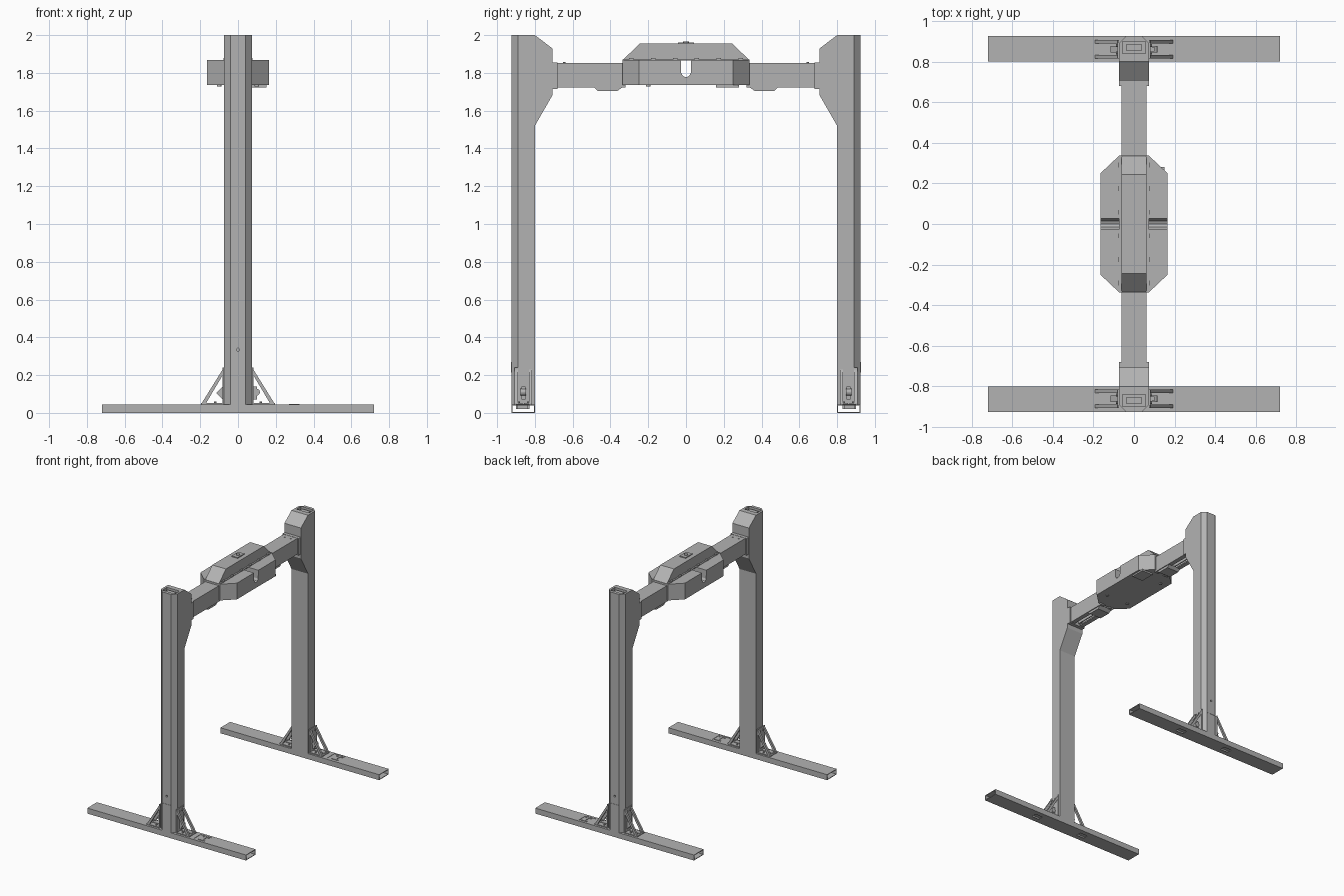
import bpy, bmesh, math
from mathutils import Vector, Matrix

if "Cube" in bpy.data.objects:
    bpy.data.objects.remove(bpy.data.objects["Cube"])


def material(name, v):
    m = bpy.data.materials.new(name)
    m.diffuse_color = (v, v, v, 1)
    m.use_nodes = True
    m.node_tree.nodes["Principled BSDF"].inputs["Base Color"].default_value = m.diffuse_color
    return m


GREY = material("painted grey", 0.45)


def finish(bm, name):
    bmesh.ops.recalc_face_normals(bm, faces=bm.faces)
    me = bpy.data.meshes.new(name)
    bm.to_mesh(me)
    bm.free()
    me.materials.append(GREY)
    ob = bpy.data.objects.new(name, me)
    bpy.context.collection.objects.link(ob)
    return ob


def prism(name, pts, a, b, axis, bevel=None):
    """Extrude a 2D profile along an axis: x uses (y,z), y uses (x,z), z uses (x,y)."""
    place = {"x": lambda p, t: (t, p[0], p[1]), "y": lambda p, t: (p[0], t, p[1]),
             "z": lambda p, t: (p[0], p[1], t)}[axis]
    bm = bmesh.new()
    f = bm.faces.new([bm.verts.new(place(p, a)) for p in pts])
    ext = bmesh.ops.extrude_face_region(bm, geom=[f])
    d = Vector(place((0, 0), b - a))
    bmesh.ops.translate(bm, vec=d, verts=[v for v in ext["geom"] if isinstance(v, bmesh.types.BMVert)])
    if bevel:
        edges = [e for e in bm.edges if bevel(e)]
        bmesh.ops.bevel(bm, geom=edges, offset=0.035, segments=1, affect="EDGES")
    return finish(bm, name)


def box(name, x, y, z):
    y = sorted(y)
    return prism(name, [(x[0], y[0]), (x[1], y[0]), (x[1], y[1]), (x[0], y[1])], z[0], z[1], "z")


def cylinder(name, centre, r, depth, axis, n=16):
    rot = {"x": Matrix.Rotation(math.pi / 2, 4, "Y"), "y": Matrix.Rotation(math.pi / 2, 4, "X"),
           "z": Matrix()}[axis]
    bm = bmesh.new()
    bmesh.ops.create_cone(bm, cap_ends=True, segments=n, radius1=r, radius2=r, depth=depth,
                          matrix=Matrix.Translation(centre) @ rot)
    return finish(bm, name)


def cut(ob, cutter):
    m = ob.modifiers.new("cut", "BOOLEAN")
    m.operation, m.solver, m.object = "DIFFERENCE", "EXACT", cutter
    cutter.hide_render = True
    cutter.hide_set(True)


def tube(name, x, y, z):
    """Thin rectangular tube along x with open ends."""
    y = sorted(y)
    ob = box(name, x, y, z)
    cut(ob, box(name + "_bore_cutter", (x[0] - .1, x[1] + .1), (y[0] + .006, y[1] - .006),
                (z[0] + .005, z[1] - .005)))
    return ob


def brace(s, side):
    """Pair of slanted bars with wall and floor plates."""
    tag = ("back" if s > 0 else "front") + ("_right" if side > 0 else "_left")
    for y0, y1 in ((.815, .832), (.89, .907)):
        prism("brace_bar_" + tag, [(side * x, z) for x, z in
              ((.075, .24), (.075, .21), (.17, .05), (.193, .05))], s * y0, s * y1, "y")
    for y0, y1 in ((.815, .857), (.865, .907)):
        box("brace_foot_" + tag, sorted((side * .075, side * .195)), (s * y0, s * y1), (.045, .052))
    box("brace_wall_plate_" + tag, sorted((side * .074, side * .081)), (s * .815, s * .907), (.05, .24))
    for x in (.12, .178):
        for y in (.836, .886):
            cylinder("bolt_" + tag, (side * x, s * y, .054), .007, .01, "z", 8)
    for y in (.842, .88):
        cylinder("wall_bolt_" + tag, (side * .083, s * y, .215), .007, .01, "x", 8)
    # wheel lock between the bars
    if side > 0:
        cylinder("lock_wheel_" + tag, (.098, s * .861, .11), .018, .03, "y")
        box("lock_arm_" + tag, (.075, .1), (s * .85, s * .872), (.07, .14))
    else:
        prism("lock_wedge_" + tag, [(-.075, .145), (-.115, .105), (-.075, .065)],
              s * .845, s * .877, "y")


for s in (-1, 1):
    tag = "back" if s > 0 else "front"
    # floor beam: hollow tube with hatch and underside slots
    base = tube("floor_beam_" + tag, (-.72, .72), (s * .80, s * .925), (0, .045))
    cut(base, box("hatch_cutter", (.235, .335), (s * .82, s * .912), (.0425, .06)))
    for x in (.25, -.2):
        cut(base, box("slot_cutter", (x - .035, x + .035), (s * .84, s * .885), (-.01, .01)))
    box("castor_block_" + tag, (.29, .305), (s * .835, s * .90), (.02, .047))
    for y in (.835, .895):
        box("castor_cheek_" + tag, (.27, .325), (s * (y - .006), s * (y + .006)), (.02, .047))

    # column with flared head and chamfered outer corners
    prof = [(.925, .04), (.80, .04), (.80, 1.52), (.708, 1.68), (.708, 1.93), (.80, 2), (.925, 2)]
    col = prism("column_" + tag, [(s * y, z) for y, z in prof], -.075, .075, "x",
                lambda e: all(abs(v.co.y) > .92 for v in e.verts)
                and abs(e.verts[0].co.z - e.verts[1].co.z) > 1)
    cut(col, box("column_top_cutter", (-.057, .057), (s * .84, s * .90), (1.975, 2.1)))
    cut(col, cylinder("column_hole_cutter", (0, s * .925, .335), .008, .04, "y"))
    box("column_insert_" + tag, (-.04, .04), (s * .855, s * .885), (1.97, 1.99))
    box("access_panel_" + tag, (-.037, .037), (s * .92, s * .927), (.215, .27))
    for side in (-1, 1):
        brace(s, side)

    # cross beam: inverted channel with collar, rails and tapered trolley
    box("beam_collar_" + tag, (-.073, .073), (s * .68, s * .712), (1.715, 1.855))
    box("beam_top_" + tag, (-.062, .062), (s * .32, s * .70), (1.845, 1.853))
    for side in (-1, 1):
        box("beam_wall_" + tag, sorted((side * .054, side * .062)), (s * .32, s * .70), (1.722, 1.85))
        box("beam_lip_" + tag, sorted((side * .025, side * .060)), (s * .32, s * .70), (1.722, 1.732))
        box("beam_rail_" + tag, sorted((side * .012, side * .02)), (s * .32, s * .70), (1.735, 1.85))
        cylinder("beam_bolt_" + tag, (side * .027, s * .645, 1.854), .007, .006, "z", 10)
    prism("trolley_" + tag, [(s * y, z) for y, z in
          ((.335, 1.725), (.365, 1.703), (.465, 1.703), (.488, 1.725))], -.055, .055, "x")

# carriage: octagonal body with a keyhole passing through
plan = [(.165, .25), (.073, .337), (-.073, .337), (-.165, .25),
        (-.165, -.25), (-.073, -.337), (.073, -.337), (.165, -.25)]
body = prism("carriage_body", plan, 1.735, 1.868, "z")
hole = [(-.028, 1.869), (.028, 1.869), (.026, 1.80), (.016, 1.783), (0, 1.777), (-.016, 1.783), (-.026, 1.80)]
cut(body, prism("keyhole_cutter", hole, -.3, .3, "x"))
cover = prism("carriage_cover", [(-.335, 1.868), (.335, 1.868), (.245, 1.955), (-.245, 1.955)],
              -.062, .062, "x")
for side in (-1, 1):
    box("cover_flange", sorted((side * .06, side * .074)), (-.335, .335), (1.866, 1.872))
    for i in range(6):
        y = -.29 + i * .116
        box("flange_clip", sorted((side * .062, side * .076)), (y - .012, y + .012), (1.868, 1.878))
    for y in (-.2, .2):
        cylinder("underside_foot", (side * .1, y, 1.733), .012, .01, "z")
box("underside_bracket", (.05, .15), (.16, .28), (1.722, 1.736))

# lifting point on the cover
box("hoist_plate", (-.027, .027), (-.043, .043), (1.953, 1.962))
cylinder("hoist_boss", (0, 0, 1.963), .015, .008, "z")
